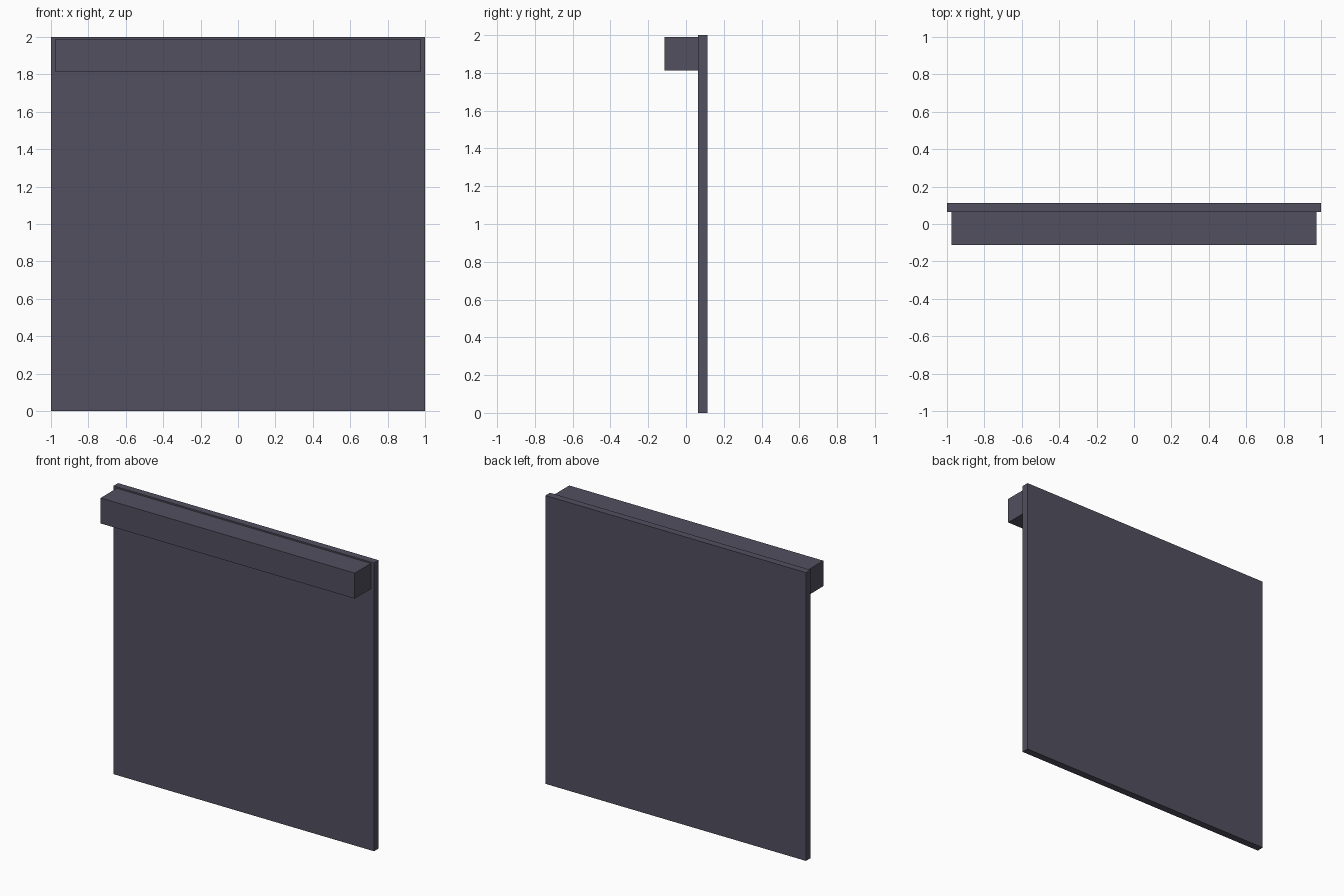
import bpy

if "Cube" in bpy.data.objects:
    bpy.data.objects.remove(bpy.data.objects["Cube"])

# Dark slate finish shared by both parts
slate = bpy.data.materials.new("dark_slate")
slate.diffuse_color = (0.085, 0.08, 0.115, 1)
slate.use_nodes = True
slate.node_tree.nodes["Principled BSDF"].inputs["Base Color"].default_value = slate.diffuse_color


def box(name, low, high):
    """Add a box spanning two opposite corners."""
    bpy.ops.mesh.primitive_cube_add(size=1)
    obj = bpy.context.object
    obj.name = name
    obj.location = [(a + b) / 2 for a, b in zip(low, high)]
    obj.scale = [b - a for a, b in zip(low, high)]
    bpy.ops.object.transform_apply(location=True, rotation=False, scale=True)
    obj.data.materials.append(slate)
    return obj


# Tall flat panel at the back
box("panel", (-1, 0.063, 0), (1, 0.113, 2))

# Housing running across the top of the front
box("top_housing", (-0.975, -0.113, 1.813), (0.975, 0.063, 1.99))
